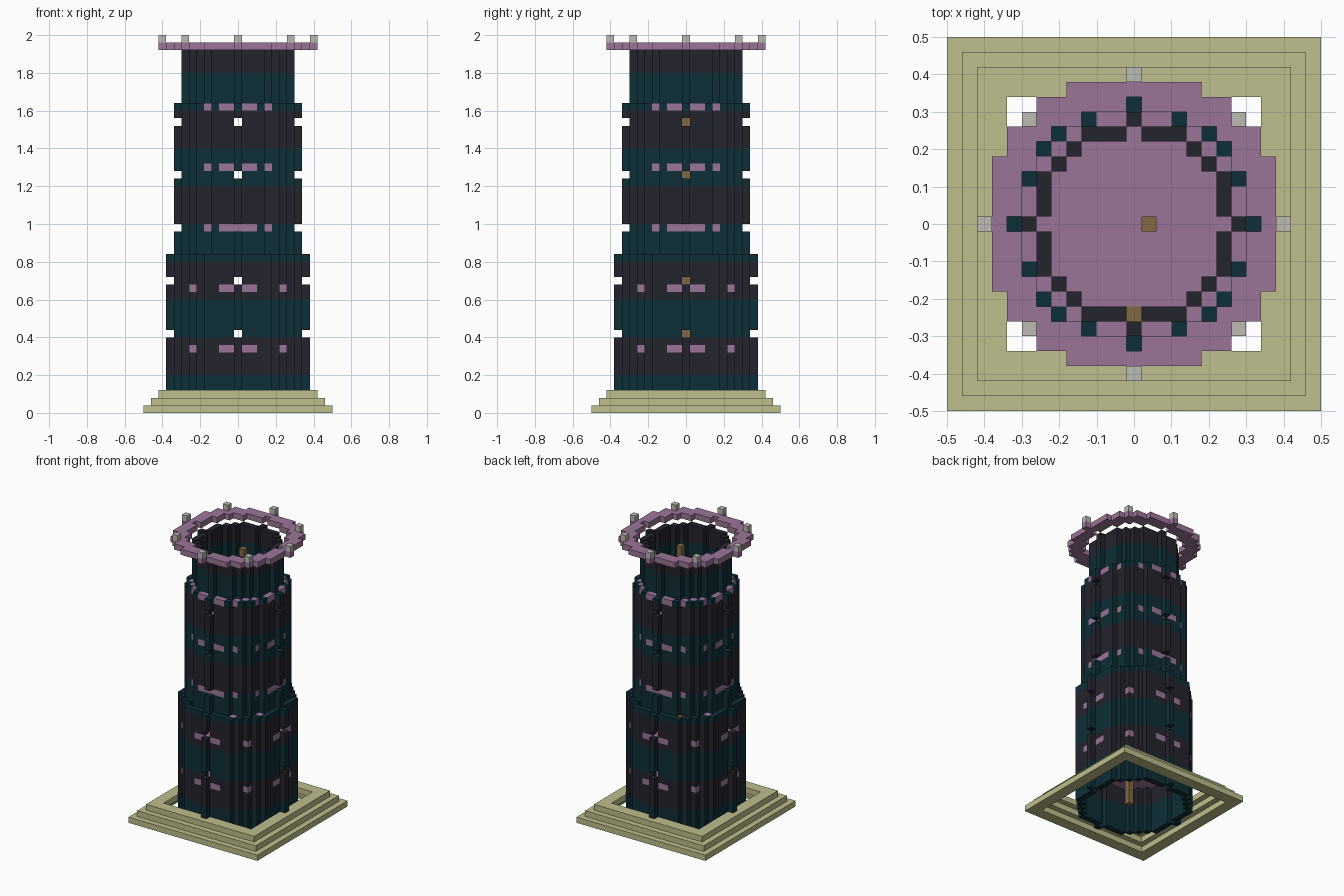
import bpy
import bmesh
from mathutils import Vector

if "Cube" in bpy.data.objects:
    bpy.data.objects.remove(bpy.data.objects["Cube"])

U = 0.04          # block size
TOP = 48          # wall height in blocks


def srgb(*rgb):
    lin = [((v / 255 + 0.055) / 1.055) ** 2.4 for v in rgb]
    return (*lin, 1)


def material(name, colour):
    m = bpy.data.materials.new(name)
    m.use_nodes = True
    m.diffuse_color = colour
    node = next(n for n in m.node_tree.nodes if n.type == 'BSDF_PRINCIPLED')
    node.inputs["Base Color"].default_value = colour
    node.inputs["Roughness"].default_value = 0.9
    return m


TEAL = material("dark teal", srgb(13, 46, 54))
DARK = material("charcoal", srgb(36, 35, 46))
PURPLE = material("dusty purple", srgb(154, 117, 153))
SAND = material("pale sandstone", srgb(190, 191, 140))
WOOD = material("brown wood", srgb(130, 105, 68))
STONE = material("light grey stone", srgb(190, 187, 180))

SIDES = [(1, 0), (-1, 0), (0, 1), (0, -1)]
DIRS = [Vector((x, y, 0)) for x, y in SIDES] + [Vector((0, 0, 1)), Vector((0, 0, -1))]


def disc(radius):
    n = int(radius)
    span = range(-n, n + 1)
    return {(x, y) for x in span for y in span if x * x + y * y <= radius * radius}


def rim(radius):
    """Cells of a disc that touch its outside."""
    d = disc(radius)
    return {(x, y) for x, y in d if any((x + a, y + b) not in d for a, b in SIDES)}


def square_ring(outer, inner):
    span = range(-outer, outer + 1)
    return {(x, y) for x in span for y in span if max(abs(x), abs(y)) >= inner}


def wall_radius(z):
    return 9 if z < 21 else 8 if z < 41 else 7


parts = {}        # part name -> {cell: material}
owner = {}        # cell -> part name, later parts replace earlier ones


def put(part, cells, z, mat):
    for x, y in cells:
        old = owner.get((x, y, z))
        if old:
            del parts[old][(x, y, z)]
        owner[(x, y, z)] = part
        parts.setdefault(part, {})[(x, y, z)] = mat


# stepped square plinth, each course two blocks wide
for z in range(3):
    put("plinth", square_ring(12 - z, 11 - z), z, SAND)

# banded round wall in three narrowing stages, with a window on each side
for z in range(TOP):
    r = wall_radius(z)
    cells = rim(r)
    if z in range(10, 39, 7):
        cells -= {(a * r, b * r) for a, b in SIDES}
    put("tower_wall", cells, z, DARK if (z // 5) % 2 else TEAL)

# floors whose edges show through the wall
for z in range(8, 41, 8):
    put("floors", disc(wall_radius(z) - 0.5), z, PURPLE)

# overhanging crown and its posts
put("crown_ring", disc(10) - disc(8), TOP, PURPLE)
put("crown_posts", {(a * 10, b * 10) for a, b in SIDES}, TOP + 1, STONE)
put("crown_posts", {(a, b) for a in (-7, 7) for b in (-7, 7)}, TOP + 1, STONE)

# wooden centre pole and a hatch in the top floor
for z in range(TOP - 1):
    put("centre_pole", {(1, 0)}, z, WOOD)
put("floor_hatch", {(0, -6)}, 40, WOOD)


def build(name, cells):
    """Mesh the exposed faces of the blocks of one part."""
    bm = bmesh.new()
    mats = list(dict.fromkeys(cells.values()))
    for cell, mat in cells.items():
        centre = Vector(cell) + Vector((0, 0, 0.5))
        for d in DIRS:
            if tuple(int(c + e) for c, e in zip(cell, d)) in owner:
                continue
            u = Vector((d.y, d.z, d.x))
            v = d.cross(u)
            quad = [centre + (d + u * i + v * j) / 2
                    for i, j in ((-1, -1), (1, -1), (1, 1), (-1, 1))]
            face = bm.faces.new([bm.verts.new(p * U) for p in quad])
            face.material_index = mats.index(mat)
    bmesh.ops.remove_doubles(bm, verts=bm.verts, dist=U / 100)
    mesh = bpy.data.meshes.new(name)
    bm.to_mesh(mesh)
    bm.free()
    for m in mats:
        mesh.materials.append(m)
    bpy.context.collection.objects.link(bpy.data.objects.new(name, mesh))


for part_name, part_cells in parts.items():
    build(part_name, part_cells)
